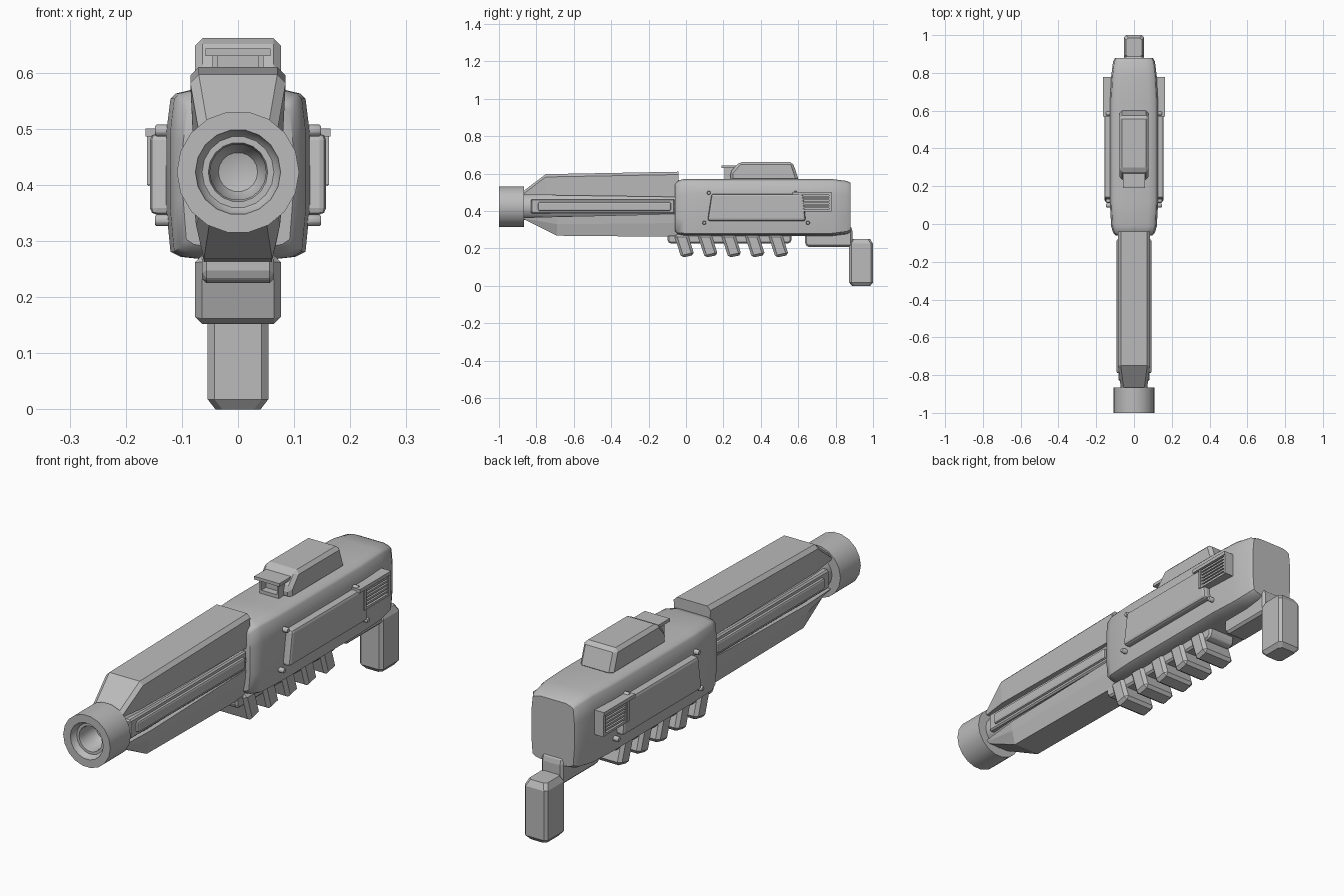
import bpy, bmesh, math
from mathutils import Matrix

cube = bpy.data.objects.get("Cube")
if cube:
    bpy.data.objects.remove(cube, do_unlink=True)

grey = bpy.data.materials.new("plain_grey")
grey.use_nodes = True
grey.diffuse_color = (0.5, 0.5, 0.5, 1)
grey.node_tree.nodes["Principled BSDF"].inputs["Base Color"].default_value = (0.5, 0.5, 0.5, 1)


def finish(name, bm, bevel=0, segments=1, smooth=None):
    """Turn a bmesh into an object, bevelled and shaded."""
    bmesh.ops.recalc_face_normals(bm, faces=bm.faces)
    mesh = bpy.data.meshes.new(name)
    bm.to_mesh(mesh)
    bm.free()
    mesh.materials.append(grey)
    ob = bpy.data.objects.new(name, mesh)
    bpy.context.collection.objects.link(ob)
    if bevel:
        mod = ob.modifiers.new("Bevel", 'BEVEL')
        mod.width, mod.segments = bevel, segments
        mod.limit_method, mod.angle_limit = 'ANGLE', math.radians(25)
    if smooth:
        bpy.ops.object.select_all(action='DESELECT')
        ob.select_set(True)
        bpy.context.view_layer.objects.active = ob
        bpy.ops.object.shade_smooth_by_angle(angle=math.radians(smooth))
    return ob


def loft(name, rings, **kw):
    """Skin closed rings of points and cap both ends."""
    bm = bmesh.new()
    loops = [[bm.verts.new(p) for p in ring] for ring in rings]
    for a, b in zip(loops, loops[1:]):
        for i in range(len(a)):
            j = (i + 1) % len(a)
            bm.faces.new((a[i], a[j], b[j], b[i]))
    bm.faces.new(loops[0])
    bm.faces.new(loops[-1])
    return finish(name, bm, **kw)


def section(y, half):
    """Cross-section at y from its (x, z) half outline."""
    return [(x, y, z) for x, z in half] + [(-x, y, z) for x, z in reversed(half)]


def prism(name, outline, x0, x1, **kw):
    """Side outline of (y, z) points extruded across x."""
    return loft(name, [[(x, y, z) for y, z in outline] for x in (x0, x1)], **kw)


def box(name, x0, x1, y0, y1, z0, z1, **kw):
    return prism(name, [(y0, z0), (y1, z0), (y1, z1), (y0, z1)], x0, x1, **kw)


def lathe(name, profile, z, steps, **kw):
    """Spin a (radius, y) profile about the barrel axis."""
    bm = bmesh.new()
    verts = [bm.verts.new((r, y, z)) for r, y in profile]
    edges = [bm.edges.new(p) for p in zip(verts, verts[1:])]
    bmesh.ops.spin(bm, geom=verts + edges, cent=(0, 0, z), axis=(0, 1, 0),
                   angle=math.tau, steps=steps)
    bmesh.ops.remove_doubles(bm, verts=bm.verts, dist=0.0001)
    return finish(name, bm, **kw)


AXIS = 0.423

# Muzzle ring with a rounded, hollow bore
lathe("muzzle", [(0.06, -0.865), (0.109, -0.865), (0.109, -1), (0.076, -1),
                 (0.073, -0.985), (0.064, -0.975), (0.053, -0.975), (0.05, -0.965),
                 (0.05, -0.91), (0.035, -0.885), (0, -0.875)], AXIS, 18, smooth=35)
lathe("barrel", [(0, -0.87), (0.07, -0.87), (0.08, -0.7), (0.08, 0), (0, 0)],
      AXIS, 16, smooth=30)


# Upper and lower barrel shrouds with sloped noses
def upper(y, base, top, w):
    return section(y, [(w - 0.005, base), (w, top - 0.015), (w - 0.015, top)])


def lower(y, top, base, w):
    return section(y, [(w, top), (w - 0.004, top - 0.4 * (top - base)), (w - 0.018, base)])


loft("upper_shroud", [upper(-0.865, 0.485, 0.51, 0.07), upper(-0.75, 0.485, 0.597, 0.085),
                      upper(-0.04, 0.475, 0.61, 0.085)])
loft("lower_shroud", [lower(-0.865, 0.365, 0.355, 0.065), lower(-0.69, 0.37, 0.268, 0.079),
                      lower(-0.04, 0.385, 0.262, 0.079)])

# Main housing, narrowing at each end with a softly arched roof
housing = []
for y, w, lift in [(-0.06, 0.098, 0.022), (-0.045, 0.111, 0.008), (-0.01, 0.121, 0),
                   (0.12, 0.128, 0), (0.65, 0.128, 0), (0.78, 0.121, 0),
                   (0.86, 0.111, 0.01), (0.88, 0.1, 0.02)]:
    top, low = 0.573 - lift, 0.267 + lift
    housing.append(section(y, [(w * 0.45, low), (w * 0.8, low + 0.005), (w * 0.94, low + 0.014),
                               (w, low + 0.09), (w, top - 0.08), (w * 0.94, top - 0.019),
                               (w * 0.87, top - 0.01), (w * 0.6, top - 0.002)]))
loft("housing", housing, smooth=40)

# Top sight block with its hooded window
prism("sight_block", [(0.24, 0.56), (0.605, 0.56), (0.57, 0.662), (0.285, 0.662), (0.235, 0.605)],
      -0.077, 0.077, bevel=0.014)
box("sight_hood", -0.058, 0.058, 0.19, 0.28, 0.63, 0.643)
box("sight_sill", -0.045, 0.045, 0.205, 0.28, 0.56, 0.585)
box("sight_glass", -0.04, 0.04, 0.235, 0.28, 0.58, 0.632)
for s in (-1, 1):
    box("sight_wall", s * 0.036, s * 0.045, 0.205, 0.28, 0.57, 0.632)

# Underside rail and slanted grip ribs
prism("under_rail", [(-0.1, 0.275), (-0.1, 0.24), (-0.085, 0.225), (0.55, 0.225),
                     (0.565, 0.24), (0.565, 0.275)], -0.064, 0.064, bevel=0.008)
for i in range(5):
    y = -0.065 + i * 0.126
    prism("grip_rib", [(y, 0.275), (y + 0.075, 0.275), (y + 0.11, 0.165),
                       (y + 0.04, 0.15)], -0.077, 0.077, bevel=0.013)

# Stock arm and shoulder pad
prism("stock_arm", [(0.635, 0.29), (0.635, 0.225), (0.65, 0.207), (0.89, 0.207),
                    (0.89, 0.3), (0.88, 0.32), (0.84, 0.32)], -0.05, 0.05, bevel=0.01)
pad = []
for z, x, y0, y1 in [(0, 0.04, 0.887, 0.985), (0.018, 0.054, 0.872, 1.0),
                     (0.225, 0.054, 0.872, 1.0), (0.25, 0.042, 0.885, 0.985)]:
    c = 0.012
    pad.append([(x, y0 + c, z), (x, y1 - c, z), (x - c, y1, z), (c - x, y1, z),
                (-x, y1 - c, z), (-x, y0 + c, z), (c - x, y0, z), (x - c, y0, z)])
loft("shoulder_pad", pad)

# Parts repeated on both flanks
for side, s in (("right", -1), ("left", 1)):
    # Barrel rail with a raised bar
    prism(side + "_barrel_rail", [(-0.83, 0.385), (-0.06, 0.385), (-0.06, 0.465), (-0.83, 0.465)],
          s * 0.05, s * 0.082, bevel=0.006)
    box(side + "_barrel_bar", s * 0.07, s * 0.092, -0.79, -0.08, 0.4, 0.448,
        bevel=0.008, segments=2)

    # Cover plate and corner bolts
    prism(side + "_cover", [(0.115, 0.347), (0.64, 0.347), (0.625, 0.492), (0.137, 0.492)],
          s * 0.11, s * 0.157, bevel=0.012, segments=2)
    for y, z in [(0.122, 0.497), (0.098, 0.337), (0.652, 0.337), (0.585, 0.497)]:
        bm = bmesh.new()
        bmesh.ops.create_cone(bm, cap_ends=True, segments=10, radius1=0.011, radius2=0.011,
                              depth=0.05, matrix=Matrix.Translation((s * 0.123, y, z))
                              @ Matrix.Rotation(math.pi / 2, 4, 'Y'))
        finish(side + "_bolt", bm, bevel=0.003, smooth=40)

    # Vent: backing, frame and slats
    box(side + "_vent_back", s * 0.11, s * 0.148, 0.61, 0.77, 0.405, 0.49)
    box(side + "_vent_top", s * 0.11, s * 0.165, 0.57, 0.777, 0.486, 0.501)
    box(side + "_vent_base", s * 0.11, s * 0.16, 0.61, 0.777, 0.398, 0.408)
    for y in (0.605, 0.765):
        box(side + "_vent_post", s * 0.11, s * 0.162, y, y + 0.012, 0.4, 0.49)
    for i in range(5):
        z = 0.415 + i * 0.0145
        box(side + "_vent_slat", s * 0.14, s * 0.159, 0.615, 0.767, z, z + 0.008)
